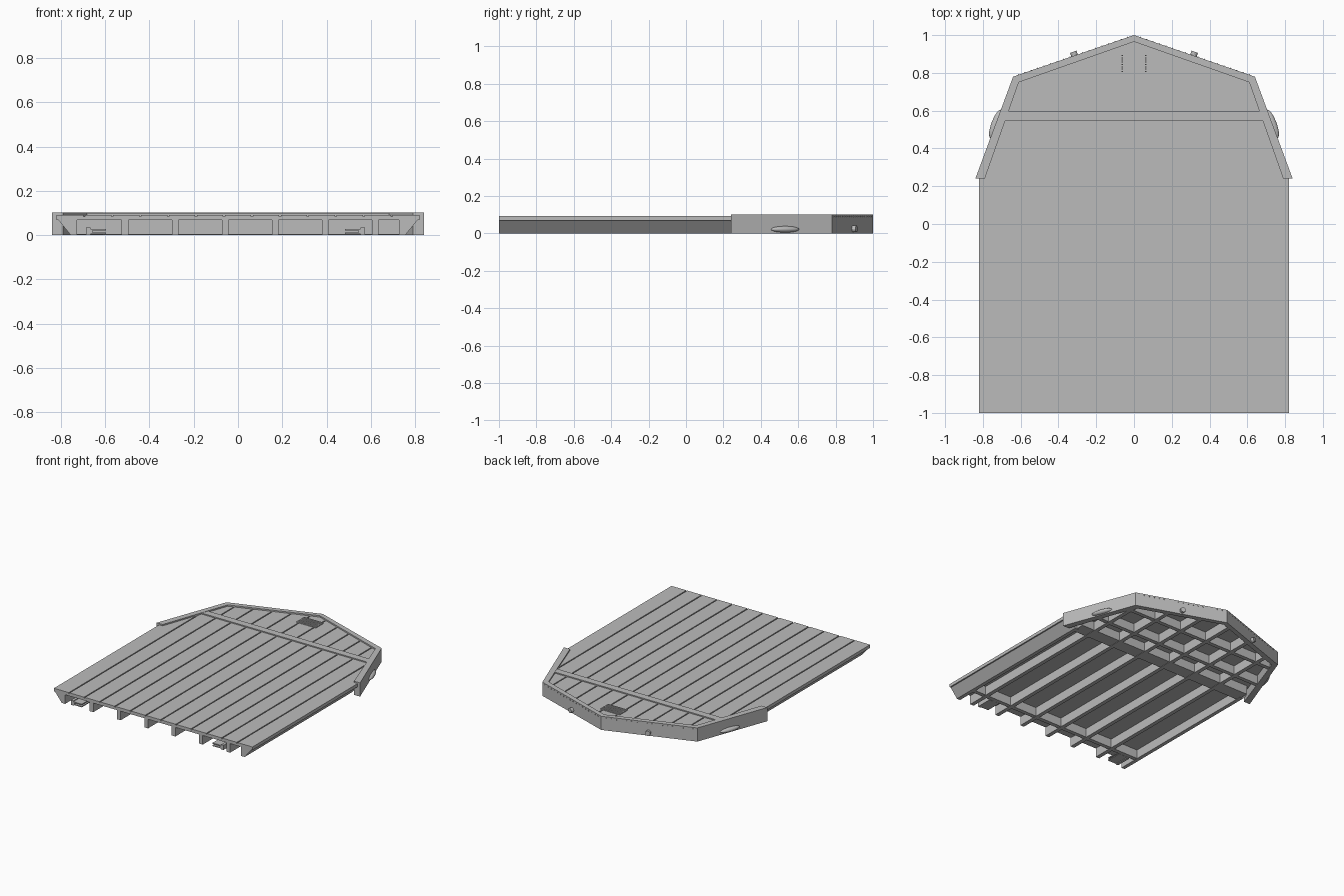
import bpy, bmesh, math
from mathutils import Vector

cube = bpy.data.objects.get("Cube")
if cube:
    bpy.data.objects.remove(cube, do_unlink=True)

GREY = (0.5, 0.5, 0.5, 1)
metal = bpy.data.materials.new("plain_grey")
metal.use_nodes = True
metal.diffuse_color = GREY
metal.node_tree.nodes["Principled BSDF"].inputs["Base Color"].default_value = GREY


def finish(name, bm):
    bmesh.ops.recalc_face_normals(bm, faces=bm.faces)
    mesh = bpy.data.meshes.new(name)
    bm.to_mesh(mesh)
    bm.free()
    mesh.materials.append(metal)
    ob = bpy.data.objects.new(name, mesh)
    bpy.context.collection.objects.link(ob)
    return ob


def prism(name, outline, z0, z1, x=None, y=None):
    """Upright prism of an outline, optionally clipped to an x or y range."""
    bm = bmesh.new()
    bm.faces.new([bm.verts.new((px, py, z0)) for px, py in outline])
    for axis, span in ((0, x), (1, y)):
        if span:
            for limit, sign in zip(span, (-1, 1)):
                point, normal = Vector(), Vector()
                point[axis], normal[axis] = limit, sign
                geom = bm.verts[:] + bm.edges[:] + bm.faces[:]
                bmesh.ops.bisect_plane(bm, geom=geom, plane_co=point,
                                       plane_no=normal, clear_outer=True)
    if not bm.faces:
        bm.free()
        return None
    ext = bmesh.ops.extrude_face_region(bm, geom=bm.faces[:])
    verts = [v for v in ext["geom"] if isinstance(v, bmesh.types.BMVert)]
    bmesh.ops.translate(bm, verts=verts, vec=(0, 0, z1 - z0))
    return finish(name, bm)


def box(name, x0, x1, y0, y1, z0, z1):
    return prism(name, [(x0, y0), (x1, y0), (x1, y1), (x0, y1)], z0, z1)


def mirrored(half):
    """Complete a right-hand chain that ends on the centre line."""
    return half + [(-x, y) for x, y in reversed(half[:-1])]


# Outlines
outer = mirrored([(0.84, 0.24), (0.64, 0.78), (0, 1)])
inner = mirrored([(0.79, 0.24), (0.61, 0.75), (0, 0.965)])
deck = mirrored([(0.82, -1), (0.82, 0.25), (0.625, 0.765), (0, 0.98)])

# Deck slab and the planks on it
prism("deck_slab", deck, 0.068, 0.085)
COUNT = 13
pitch = 1.64 / COUNT
for i in range(COUNT):
    left = -0.82 + i * pitch
    prism("deck_plank", deck, 0.084, 0.092,
          x=(left + 0.004 * (i > 0), left + pitch - 0.004 * (i < COUNT - 1)))

# Angled rim around the back end
prism("rim", outer + inner[::-1], 0, 0.102)
prism("cross_strip", deck, 0.08, 0.1, y=(0.545, 0.597))

# Joists and cross beams under the deck
for i in range(6):
    cx = -0.51 + i * 0.226
    prism("joist", deck, 0, 0.07, x=(cx - 0.015, cx + 0.015))
for cy, width in ((-0.85, 0.03), (0.28, 0.1), (0.47, 0.03), (0.7, 0.03)):
    prism("cross_beam", deck, 0.002, 0.07, x=(-0.74, 0.74),
          y=(cy - width / 2, cy + width / 2))

# Sloping side sills
for s in (-1, 1):
    bm = bmesh.new()
    section = [(0.82, 0.08), (0.755, 0), (0.727, 0), (0.727, 0.07), (0.82, 0.085)]
    face = bm.faces.new([bm.verts.new((s * x, -1, z)) for x, z in section])
    ext = bmesh.ops.extrude_face_region(bm, geom=[face])
    verts = [v for v in ext["geom"] if isinstance(v, bmesh.types.BMVert)]
    bmesh.ops.translate(bm, verts=verts, vec=(0, 1.27, 0))
    finish("side_sill", bm)

# Small brackets at the open end
for s in (-1, 1):
    def span(a, b):
        return sorted((-0.057 + s * a, -0.057 + s * b))
    for z in (0.005, 0.022):
        box("bracket_plate", *span(0.54, 0.61), -0.99, -0.87, z, z + 0.007)
    box("bracket_web", *span(0.6, 0.61), -0.99, -0.87, 0.005, 0.029)
    box("bracket_hanger", *span(0.61, 0.63), -0.99, -0.87, 0, 0.035)

# Vent: raised frame with slats
for s in (-1, 1):
    box("vent_side", s * 0.076 - 0.004, s * 0.076 + 0.004, 0.805, 0.895, 0.09, 0.099)
for i in range(8):
    cy = 0.808 + i * 0.012
    box("vent_slat", -0.08, 0.08, cy - 0.003, cy + 0.003, 0.09, 0.099)

# Fittings on the outside of the rim
for s in (-1, 1):
    side = Vector((-s * 0.2, 0.54, 0))
    bm = bmesh.new()
    bmesh.ops.create_uvsphere(bm, u_segments=20, v_segments=10, radius=1)
    bmesh.ops.scale(bm, verts=bm.verts, vec=(0.08, 0.022, 0.017))
    ob = finish("side_fairing", bm)
    ob.location = (s * 0.733, 0.53, 0.022)
    ob.rotation_euler.z = math.atan2(side.y, side.x)
    for p in ob.data.polygons:
        p.use_smooth = True

    # Round lug on each slanted back face
    bow = Vector((-s * 0.64, 0.22, 0)).normalized()
    out = Vector((s * 0.22, 0.64, 0)).normalized()
    bm = bmesh.new()
    bmesh.ops.create_cone(bm, cap_ends=True, segments=12, radius1=0.018,
                          radius2=0.018, depth=0.04)
    ob = finish("lug", bm)
    ob.rotation_euler = out.to_track_quat("Z", "Y").to_euler()
    ob.location = (s * 0.315, 0.893, 0.025)

    # Row of rivets below the rim edge
    for i in range(18):
        bm = bmesh.new()
        bmesh.ops.create_cube(bm, size=0.006)
        ob = finish("rivet", bm)
        ob.location = Vector((s * 0.64, 0.78, 0.09)) + bow * (0.03 + i * 0.036)
        ob.rotation_euler.z = math.atan2(bow.y, bow.x)
